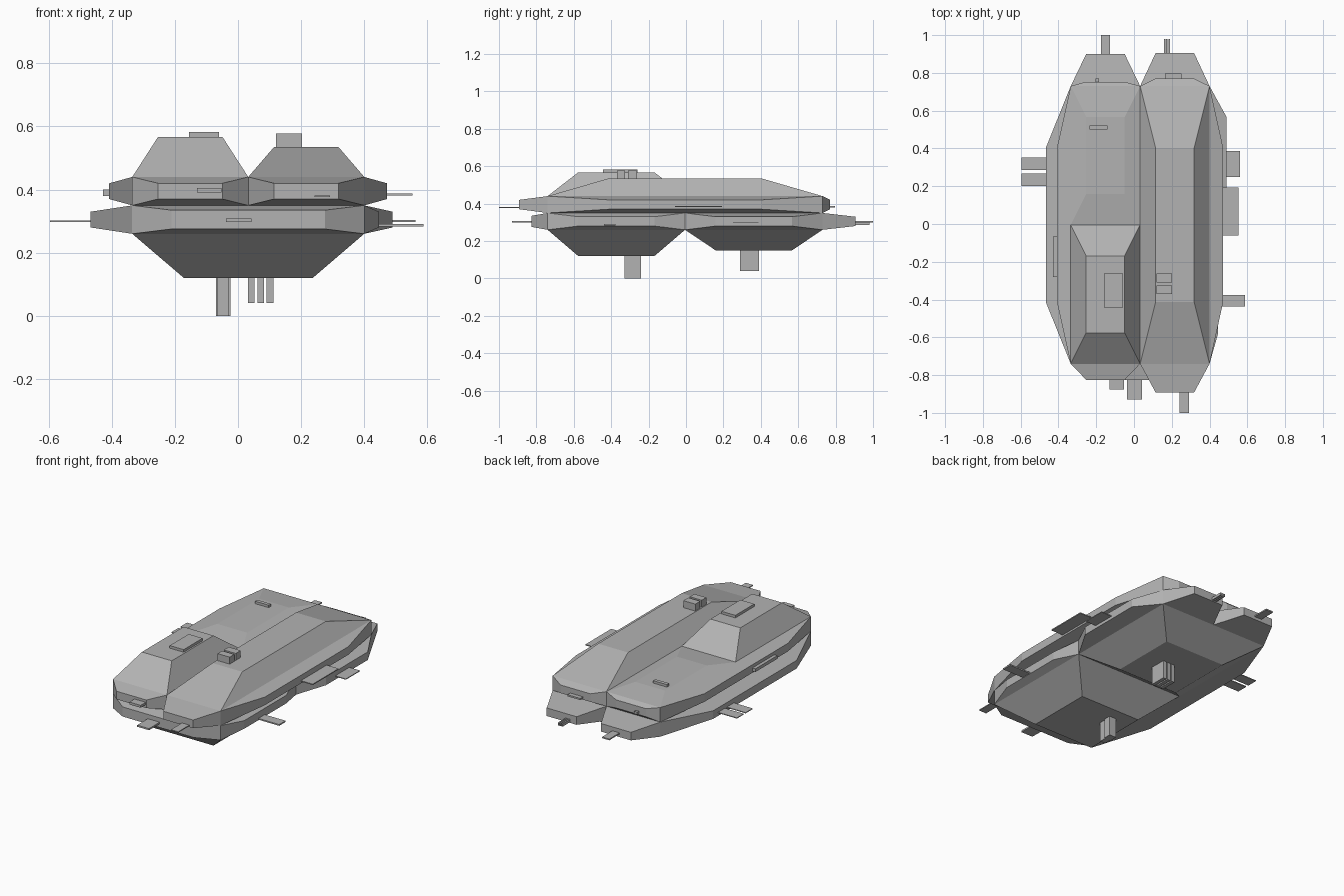
import bpy
import bmesh
from mathutils import Vector

old = bpy.data.objects.get("Cube")
if old:
    bpy.data.objects.remove(old, do_unlink=True)

grey = bpy.data.materials.new("hull grey")
grey.use_nodes = True
grey.diffuse_color = (0.45, 0.45, 0.45, 1)
grey.node_tree.nodes["Principled BSDF"].inputs["Base Color"].default_value = (0.45, 0.45, 0.45, 1)


def finish(name, bm):
    bmesh.ops.remove_doubles(bm, verts=bm.verts, dist=0.0005)
    bmesh.ops.recalc_face_normals(bm, faces=bm.faces)
    mesh = bpy.data.meshes.new(name)
    bm.to_mesh(mesh)
    bm.free()
    mesh.materials.append(grey)
    obj = bpy.data.objects.new(name, mesh)
    bpy.context.collection.objects.link(obj)
    return obj


# Hull core: two tiers, split in half along x and y
X0, XM, X1 = -0.335, 0.0325, 0.40
Y0, YM, Y1 = -0.74, -0.005, 0.73
Z0, ZM, Z1 = 0.26, 0.35, 0.44
FULL_X, LEFT_X, RIGHT_X = (X0, X1), (X0, XM), (XM, X1)
FULL_Y, FRONT_Y, BACK_Y = (Y0, Y1), (Y0, YM), (YM, Y1)
LOW, HIGH = (Z0, ZM), (ZM, Z1)


def taper(bm, axis, base, tip, u, v, scale=0.555):
    """Rectangle on the core (plane axis=base) tapering to a smaller one at axis=tip."""
    rings = []
    for level, k in ((base, 1), (tip, scale)):
        ring = []
        for su, sv in ((-1, -1), (1, -1), (1, 1), (-1, 1)):
            p = [(r[0] + r[1]) / 2 + s * k * (r[1] - r[0]) / 2 for r, s in ((u, su), (v, sv))]
            p.insert(axis, level)
            ring.append(bm.verts.new(p))
        rings.append(ring)
    a, b = rings
    out = Vector((0, 0, 0))
    out[axis] = 1 if tip > base else -1
    faces = [bm.faces.new(b)]
    for i in range(4):
        j = (i + 1) % 4
        faces.append(bm.faces.new((a[i], a[j], b[j], b[i])))
    # face everything away from the base
    for f in faces:
        f.normal_update()
        if f.normal.dot(out) < 0:
            f.normal_flip()


bm = bmesh.new()
# roof: long ridge, tower, low rear deck
taper(bm, 2, Z1, 0.535, RIGHT_X, FULL_Y)
taper(bm, 2, Z1, 0.567, LEFT_X, FRONT_Y)
taper(bm, 2, Z1, 0.46, LEFT_X, BACK_Y)
# keel bulges
taper(bm, 2, Z0, 0.12, FULL_X, FRONT_Y)
taper(bm, 2, Z0, 0.15, FULL_X, BACK_Y)
# sides
taper(bm, 0, X0, -0.408, FULL_Y, HIGH)
taper(bm, 0, X0, -0.467, FULL_Y, LOW)
taper(bm, 0, X1, 0.472, FULL_Y, HIGH)
taper(bm, 0, X1, 0.446, FRONT_Y, LOW)
taper(bm, 0, X1, 0.49, BACK_Y, LOW)
# nose
taper(bm, 1, Y0, -0.825, LEFT_X, HIGH)
taper(bm, 1, Y0, -0.892, RIGHT_X, HIGH)
taper(bm, 1, Y0, -0.826, FULL_X, LOW, 0.66)
# stern
taper(bm, 1, Y1, 0.753, LEFT_X, HIGH)
taper(bm, 1, Y1, 0.77, RIGHT_X, HIGH)
taper(bm, 1, Y1, 0.90, LEFT_X, LOW)
taper(bm, 1, Y1, 0.905, RIGHT_X, LOW)
hull = finish("hull", bm)


def box(name, x, y, z):
    bm = bmesh.new()
    bmesh.ops.create_cube(bm, size=1)
    for vert in bm.verts:
        for i, (lo, hi) in enumerate((x, y, z)):
            vert.co[i] = hi if vert.co[i] > 0 else lo
    return finish(name, bm)


# Roof fittings
box("tower_hatch", (-0.155, -0.06), (-0.445, -0.26), (0.56, 0.583))
box("ridge_block_front", (0.12, 0.202), (-0.37, -0.325), (0.53, 0.578))
box("ridge_block_back", (0.12, 0.202), (-0.31, -0.262), (0.53, 0.578))
box("deck_bar", (-0.235, -0.14), (0.50, 0.522), (0.455, 0.475))

# Keel fittings
box("keel_post_front", (-0.065, -0.03), (-0.33, -0.285), (0, 0.125))
box("keel_post_back", (-0.07, -0.023), (-0.285, -0.24), (0, 0.125))
for i in range(3):
    x = 0.031 + 0.03 * i
    box("keel_fin_%d" % (i + 1), (x, x + 0.022), (0.29, 0.39), (0.04, 0.155))

# Side fittings
box("right_fin_back", (-0.595, -0.46), (0.287, 0.353), (0.297, 0.302))
box("right_fin_front", (-0.595, -0.46), (0.20, 0.268), (0.297, 0.302))
box("right_rail", (-0.428, -0.40), (-0.28, -0.065), (0.38, 0.40))
box("left_upper_fin", (0.46, 0.553), (-0.06, 0.192), (0.381, 0.387))
box("left_rear_fin", (0.48, 0.562), (0.25, 0.387), (0.298, 0.303))
box("left_front_fin", (0.44, 0.588), (-0.438, -0.376), (0.283, 0.291))

# Nose fittings
box("nose_upper_plate", (-0.13, -0.053), (-0.875, -0.82), (0.39, 0.405))
box("nose_lower_plate", (-0.038, 0.043), (-0.93, -0.82), (0.298, 0.308))
box("nose_left_probe", (0.242, 0.292), (-1.0, -0.885), (0.376, 0.382))

# Stern fittings
box("stern_probe", (-0.176, -0.127), (0.895, 1.0), (0.298, 0.306))
for i in range(3):
    x = 0.158 + 0.012 * i
    box("stern_prong_%d" % (i + 1), (x, x + 0.008), (0.90, 0.98), (0.285, 0.302))
box("stern_upper_nub", (-0.205, -0.185), (0.745, 0.77), (0.376, 0.392))
box("stern_upper_plate", (0.165, 0.252), (0.765, 0.797), (0.378, 0.388))
